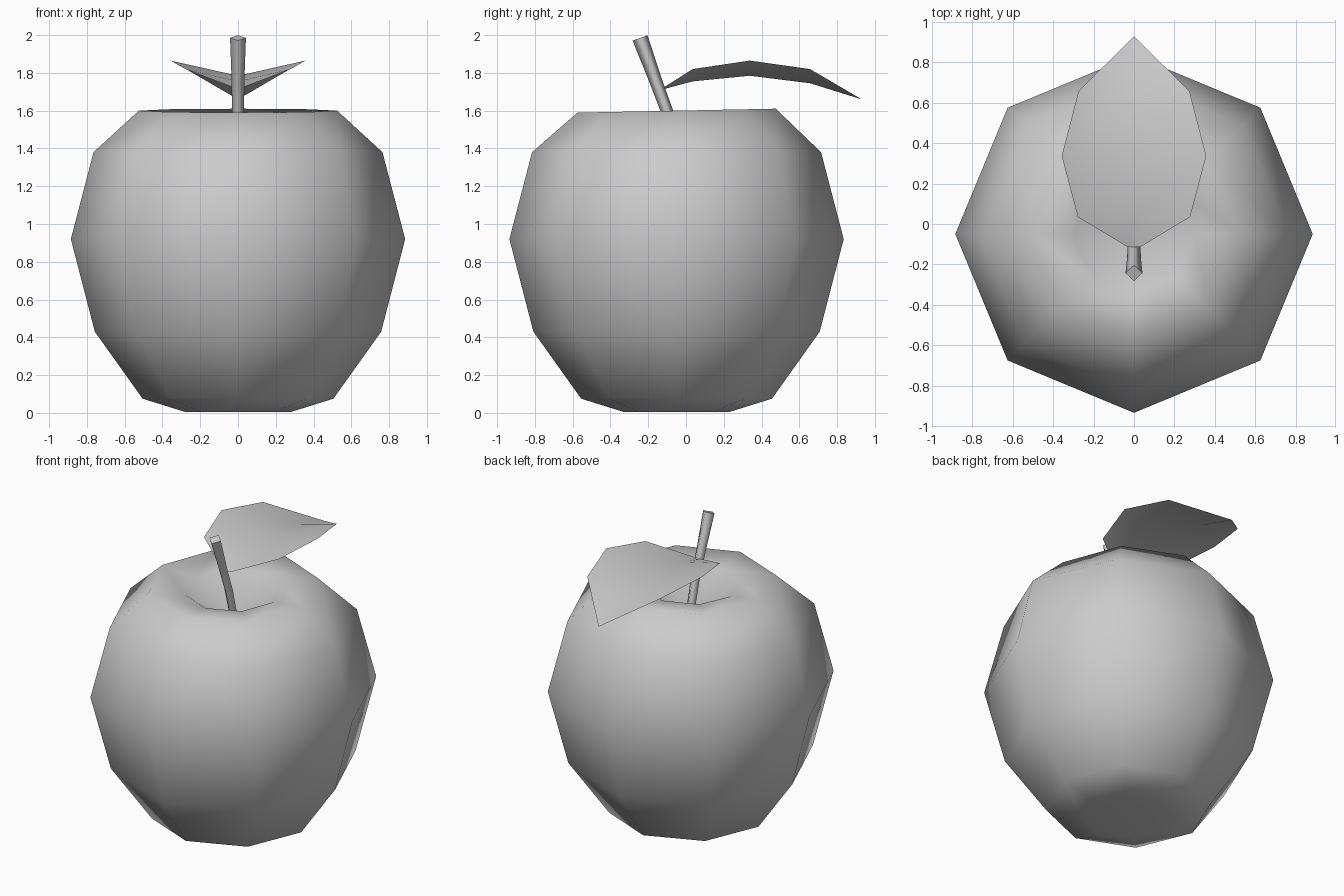
import bpy, bmesh, math
from mathutils import Vector

cube = bpy.data.objects.get("Cube")
if cube:
    bpy.data.objects.remove(cube, do_unlink=True)

gray = bpy.data.materials.new("plain gray")
gray.use_nodes = True
COLOR = (0.6, 0.6, 0.6, 1)
gray.diffuse_color = COLOR
gray.node_tree.nodes["Principled BSDF"].inputs["Base Color"].default_value = COLOR


def finish(bm, name):
    mesh = bpy.data.meshes.new(name)
    bm.to_mesh(mesh)
    bm.free()
    mesh.materials.append(gray)
    obj = bpy.data.objects.new(name, mesh)
    bpy.context.collection.objects.link(obj)
    return obj


def bridge(bm, rings):
    """Join consecutive closed rings with quads."""
    for a, b in zip(rings, rings[1:]):
        n = len(a)
        for i in range(n):
            j = (i + 1) % n
            bm.faces.new((a[i], a[j], b[j], b[i])).smooth = True


def fan(bm, ring, tip):
    """Close a ring with triangles to a point."""
    for i, v in enumerate(ring):
        bm.faces.new((v, ring[(i + 1) % len(ring)], tip)).smooth = True


# Fruit body: eight-sided lathe with a dimple at each end
SIDES = 8
CENTER = -0.05
profile = [(0.28, 0.005), (0.505, 0.075), (0.758, 0.43), (0.885, 0.92),
           (0.765, 1.38), (0.525, 1.6), (0.3, 1.57)]  # radius, height
bm = bmesh.new()
rings = []
for radius, z in profile:
    tilt = 0.02 if z > 1.5 else 0.0
    ring = []
    for i in range(SIDES):
        a = math.tau * i / SIDES
        dy = radius * math.sin(a)
        ring.append(bm.verts.new((radius * math.cos(a), CENTER + dy, z + tilt * dy)))
    rings.append(ring)
bridge(bm, rings)
fan(bm, rings[0], bm.verts.new((0, CENTER, 0.07)))
fan(bm, rings[-1], bm.verts.new((0, CENTER, 1.38)))
bmesh.ops.recalc_face_normals(bm, faces=bm.faces)
finish(bm, "fruit_body")

# Stem: bent four-sided rod that widens toward the tip
path = [(-0.04, 1.37, 0.03), (-0.1, 1.595, 0.032),
        (-0.163, 1.765, 0.034), (-0.243, 1.985, 0.042)]  # y, z, radius
bm = bmesh.new()
rings = []
for k, (y, z, radius) in enumerate(path):
    before, after = path[max(k - 1, 0)], path[min(k + 1, len(path) - 1)]
    along = Vector((0, after[0] - before[0], after[1] - before[1])).normalized()
    side = Vector((1, 0, 0))
    across = along.cross(side)
    rings.append([bm.verts.new(Vector((0, y, z)) + radius * (side * c + across * s))
                  for c, s in ((1, 0), (0, 1), (-1, 0), (0, -1))])
bridge(bm, rings)
for end in (rings[0], rings[-1]):
    bm.faces.new(end)
bmesh.ops.recalc_face_normals(bm, faces=bm.faces)
finish(bm, "stem")

# Leaf: arched sheet folded along its midrib
stations = [(-0.115, 0.03, 1.715, 1.725), (0.035, 0.278, 1.755, 1.82),
            (0.337, 0.358, 1.785, 1.865), (0.657, 0.275, 1.745, 1.82)]  # y, half width, rib z, edge z
bm = bmesh.new()
rows = [[bm.verts.new(p) for p in ((-w, y, edge), (0, y, rib), (w, y, edge))]
        for y, w, rib, edge in stations]
for a, b in zip(rows, rows[1:]):
    for i in range(2):
        bm.faces.new((a[i], a[i + 1], b[i + 1], b[i])).smooth = True
tip = bm.verts.new((0, 0.93, 1.66))
for i in range(2):
    bm.faces.new((rows[-1][i], rows[-1][i + 1], tip)).smooth = True
finish(bm, "leaf")
